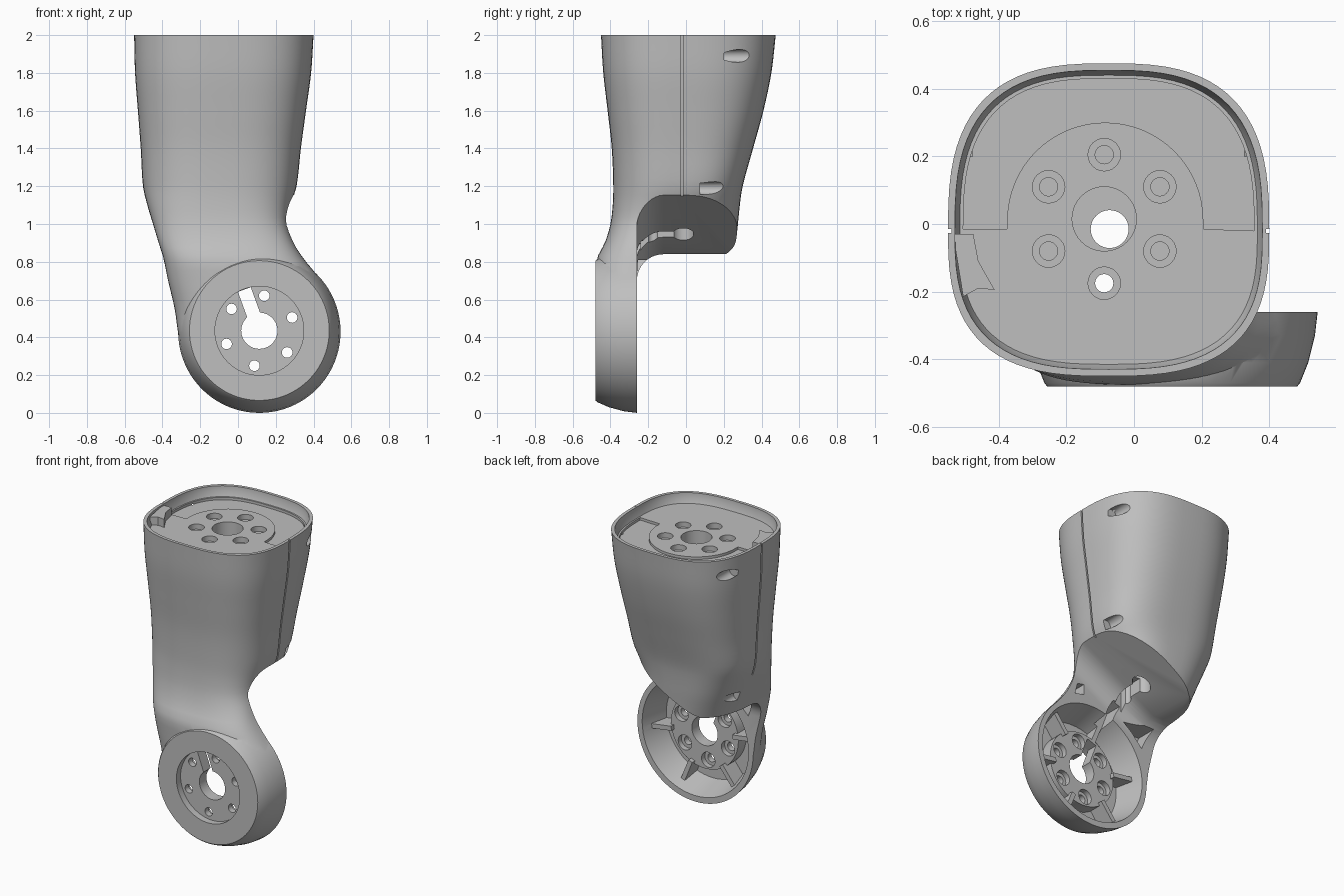
import bpy, bmesh, math

if "Cube" in bpy.data.objects:
    bpy.data.objects.remove(bpy.data.objects["Cube"])

grey = bpy.data.materials.new("mid grey")
grey.use_nodes = True
grey.diffuse_color = (0.52, 0.52, 0.52, 1)
grey.node_tree.nodes["Principled BSDF"].inputs["Base Color"].default_value = (0.52, 0.52, 0.52, 1)

# Limb sections: z, left x, right x, front y, widest y, back y
SECTIONS = [
    (2.0, -.55, .40, -.45, -.02, .475), (1.8, -.545, .387, -.438, -.02, .452),
    (1.6, -.53, .36, -.415, -.02, .41), (1.4, -.515, .333, -.393, -.02, .355),
    (1.2, -.503, .31, -.385, -.03, .30), (1.1, -.48, .28, -.388, -.1, .285),
    (1.0, -.45, .265, -.40, -.17, .275), (.9, -.42, .295, -.43, -.23, .265),
    (.82, -.395, .345, -.47, -.25, .26), (.7, -.37, .44, -.475, -.26, .25),
    (.55, -.335, .52, -.475, -.26, .25), (.4, -.312, .53, -.475, -.26, .25),
    (.28, -.27, .5, -.47, -.26, .25), (.15, -.15, .37, -.46, -.26, .25)]
HUB_X, HUB_Z = .113, .435


def section(z):
    """Smoothly interpolated section values at height z."""
    last = len(SECTIONS) - 1
    i = next((k for k in range(last) if z >= SECTIONS[k + 1][0]), last - 1)
    a, b = SECTIONS[i], SECTIONS[i + 1]
    p, q = SECTIONS[max(i - 1, 0)], SECTIONS[min(i + 2, last)]
    h = b[0] - a[0]
    t = (z - a[0]) / h
    out = []
    for c in range(1, 6):
        ma = (b[c] - p[c]) / (b[0] - p[0]) * h
        mb = (q[c] - a[c]) / (q[0] - a[0]) * h
        d = b[c] - a[c]
        out.append(a[c] + t * ma + t * t * (3 * d - 2 * ma - mb) + t ** 3 * (ma + mb - 2 * d))
    return out


def outline(z, inset=0, sides=80, sweep=2 * math.pi):
    """Rounded-square outline with different front and back depth."""
    xl, xr, yf, yc, yb = section(z)
    pts = []
    for k in range(sides):
        c, s = math.cos(sweep * k / sides), math.sin(sweep * k / sides)
        depth = (yb - yc if s > 0 else yc - yf) - inset
        px = math.copysign(abs(c) ** (2 / 2.8), c) * ((xr - xl) / 2 - inset)
        pts.append(((xl + xr) / 2 + px, yc + math.copysign(abs(s) ** (2 / 2.8), s) * depth))
    return pts


def loft(bm, rings):
    rows = [[bm.verts.new(p) for p in ring] for ring in rings]
    n = len(rows[0])
    for r, s in zip(rows, rows[1:]):
        for k in range(n):
            bm.faces.new((r[k], r[(k + 1) % n], s[(k + 1) % n], s[k]))
    bm.faces.new(rows[0][::-1])
    bm.faces.new(rows[-1])
    return bm


def prism_y(bm, pts, y0, y1):
    return loft(bm, [[(x, y, z) for x, z in pts] for y in (y0, y1)])


def prism_z(bm, pts, z0, z1):
    return loft(bm, [[(x, y, z) for x, y in pts] for z in (z0, z1)])


def circle(cx, cy, r, n=40):
    return [(cx + r * math.cos(2 * math.pi * k / n), cy + r * math.sin(2 * math.pi * k / n)) for k in range(n)]


def bar(angle, r0, r1, width):
    """Radial rectangle about the hub, in x and z."""
    c, s, w = math.cos(angle), math.sin(angle), width / 2
    return [(HUB_X + r * c - v * s, HUB_Z + r * s + v * c)
            for r, v in ((r0, -w), (r1, -w), (r1, w), (r0, w))]


def make(name, bm):
    bmesh.ops.recalc_face_normals(bm, faces=bm.faces[:])
    if bm.calc_volume(signed=True) < 0:
        bmesh.ops.reverse_faces(bm, faces=bm.faces[:])
    mesh = bpy.data.meshes.new(name)
    bm.to_mesh(mesh)
    bm.free()
    ob = bpy.data.objects.new(name, mesh)
    bpy.context.collection.objects.link(ob)
    return ob


def volume(mesh):
    bm = bmesh.new()
    bm.from_mesh(mesh)
    v = bm.calc_volume(signed=True)
    bm.free()
    return v


def combine(ob, bm, mode="DIFFERENCE"):
    """Boolean step that keeps the first solver result with a sensible volume."""
    tool = make("helper", bm)
    tool.hide_render = True
    before = volume(ob.data)
    low, high = (.5, 1.001) if mode == "DIFFERENCE" else (.999, 1.6)
    for solver in ("MANIFOLD", "EXACT", "FLOAT"):
        mod = ob.modifiers.new("shape", "BOOLEAN")
        mod.operation, mod.object, mod.solver = mode, tool, solver
        graph = bpy.context.evaluated_depsgraph_get()
        graph.update()
        result = bpy.data.meshes.new_from_object(ob.evaluated_get(graph))
        ob.modifiers.remove(mod)
        if low < volume(result) / before < high:
            ob.data = result
            break
    bpy.data.objects.remove(tool)


new = bmesh.new

# Main limb with the tapered round housing joined on
heights = [2 - 1.85 * k / 46 for k in range(47)]
body = make("limb_shell", loft(new(), [[(x, y, z) for x, y in outline(z)] for z in heights]))
housing = [(-.48, .37), (-.47, .378), (-.41, .402), (-.33, .422), (-.26, .43), (-.24, .43)]
combine(body, loft(new(), [[(x, y, z) for x, z in circle(HUB_X, .43 + (.43 - r) * .1, r, 80)]
                           for y, r in housing]), "UNION")

# Undercut behind the housing, with a rounded inner corner
fillet = [(-.12 - .14 * math.sin(a), -.14 + .14 * math.cos(a))
          for a in [math.pi / 2 * k / 10 for k in range(11)]]
combine(body, loft(new(), [[(x, 1, top)] + [(x, y, top + dz) for y, dz in fillet] + [(x, -.26, -.5), (x, 1, -.5)]
                           for x, top in ((-1, .84), (-.26, .84), (1, 1.55))]))

# Housing cavity, hub and ribs
combine(body, loft(new(), [[(x, y, z) for x, z in circle(HUB_X, HUB_Z, r, 64)]
                           for y, r in ((-.445, .345), (-.26, .395), (-.2, .41))]))
combine(body, prism_y(new(), circle(HUB_X, HUB_Z, .25, 64), -.46, -.36), "UNION")
ribs = new()
for k in range(6):
    prism_y(ribs, bar(math.radians(52 + 60 * k), .23, .38, .03), -.45, -.33)
combine(body, ribs, "UNION")

# Front recess, hub bores and cable slot
combine(body, prism_y(new(), circle(HUB_X, HUB_Z, .235, 64), -.6, -.435))
combine(body, prism_y(new(), circle(HUB_X, HUB_Z, .096), -.6, -.2))
for radius, y0 in ((.05, -.395), (.028, -.6)):
    bores = new()
    for k in range(6):
        a = math.radians(22 + 60 * k)
        prism_y(bores, circle(HUB_X + .187 * math.cos(a), HUB_Z + .187 * math.sin(a), radius, 24), y0, -.2)
    combine(body, bores)
slot_angle = math.radians(110)
combine(body, prism_y(new(), bar(slot_angle, .03, .232, .072), -.6, -.2))
combine(body, prism_y(new(), bar(slot_angle, .15, .5, .06), -.36, -.2))

# Neck pockets above the housing
pockets = new()
prism_y(pockets, [(-.28, .68), (-.2, .76), (-.13, .81), (-.33, .81)], -.35, -.1)
prism_y(pockets, [(.18, .89), (.25, .875), (.23, .95), (.18, .96)], -.34, -.15)
combine(body, pockets)

# Recessed top, with a lower floor around the central boss
combine(body, loft(new(), [[(x, y, z) for x, y in outline(2, inset)]
                           for z, inset in ((2.05, .018), (1.97, .022), (1.935, .035))]))
rear = outline(2, .045, 40, math.pi) + [(-.505, -.015), (-.375, -.015)]
boss = [(-.085 - .29 * math.cos(a), .01 + .29 * math.sin(a))
        for a in [math.pi * k / 32 for k in range(33)]]
combine(body, prism_z(new(), rear + boss + [(.205, -.015)], 1.918, 1.95))

# Central bore and six counterbored top holes
combine(body, prism_z(new(), circle(-.088, .015, .095), 1.7, 2.1))
combine(body, prism_z(new(), circle(-.072, -.015, .056), .7, 1.75))
for radius, z0 in ((.048, 1.9), (.027, 1.8)):
    holes = new()
    for k in range(6):
        a = math.radians(30 + 60 * k)
        through = k == 4 and radius < .03
        prism_z(holes, circle(-.088 + .19 * math.cos(a), .015 + .19 * math.sin(a), radius, 24),
                .7 if through else z0, 2.1)
    combine(body, holes)

# Cable slot in the underside
combine(body, prism_z(new(), [(-.1, -.24), (-.045, -.24), (-.045, -.02), (-.1, -.02)], .7, 1.02))

# Side seams
seams = new()
levels = (2.1, 2, 1.8, 1.6, 1.4, 1.2, 1.1)
for side, column in ((1, 1), (-1, 0)):
    edge = [(section(z)[column] - side * .01, z) for z in levels]
    prism_y(seams, edge + [(side * .8, 1.1), (side * .8, 2.1)], -.026, -.015)
combine(body, seams)

# Screw pockets entering from the back
screws = new()
for x, y, z in ((.345, .2, 1.89), (.285, .075, 1.19), (-.497, .2, 1.89), (-.415, .04, .97)):
    prism_y(screws, circle(x, z, .034, 28), y, .7)
combine(body, screws)

# Raised block inside the top rim
block = make("rim_block", prism_z(new(), [(-.535, -.03), (-.475, -.03), (-.46, -.11), (-.412, -.195),
                                          (-.46, -.19), (-.505, -.215)], 1.92, 1.99))

for ob in (body, block):
    ob.data.materials.clear()
    ob.data.materials.append(grey)
    for f in ob.data.polygons:
        f.material_index = 0
    bpy.ops.object.select_all(action="DESELECT")
    ob.select_set(True)
    bpy.context.view_layer.objects.active = ob
    bpy.ops.object.shade_smooth_by_angle(angle=math.radians(32))
